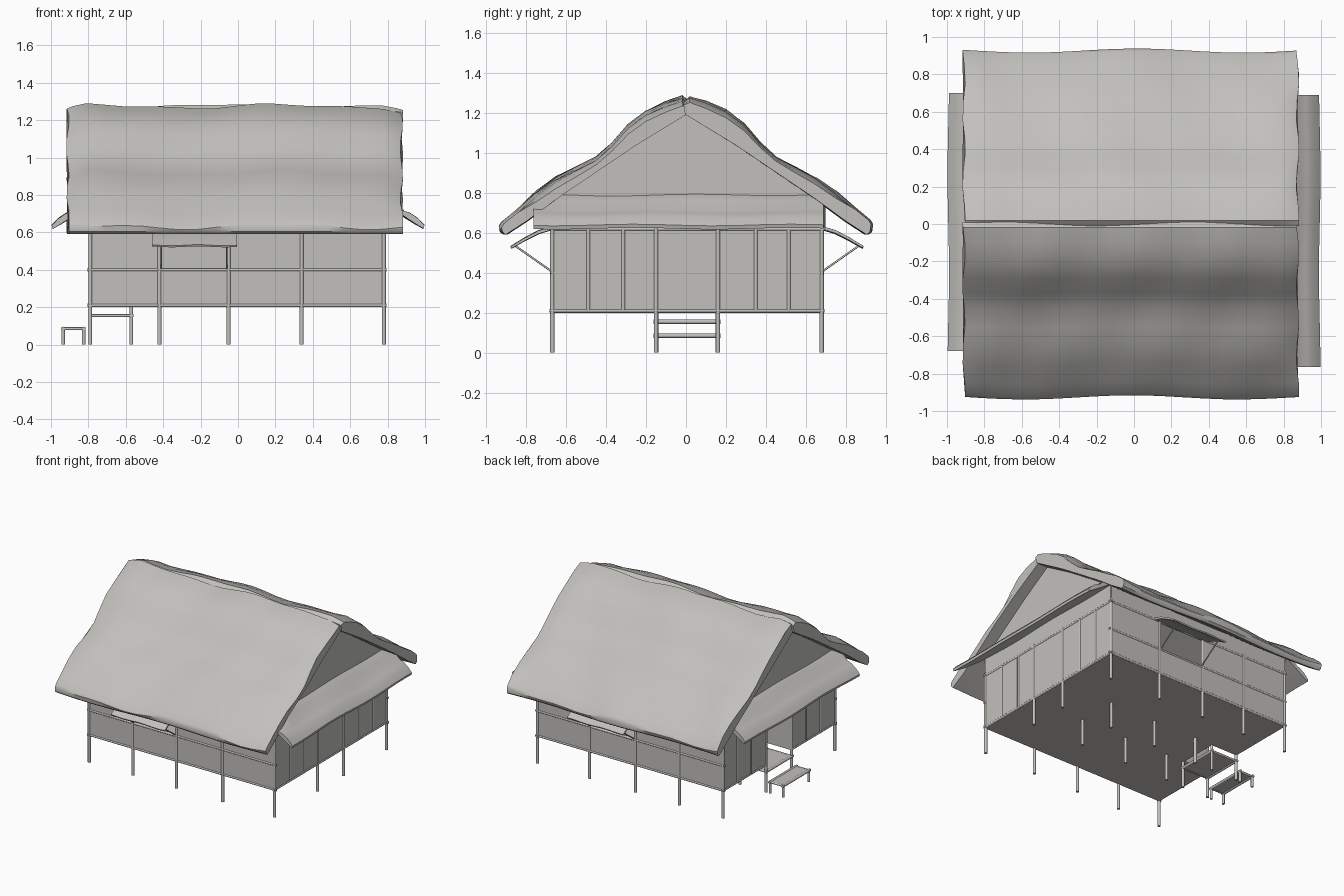
import bpy, bmesh, math
from mathutils import Vector

if "Cube" in bpy.data.objects:
    bpy.data.objects.remove(bpy.data.objects["Cube"])

mat = bpy.data.materials.new("plain warm grey")
mat.diffuse_color = (0.54, 0.53, 0.505, 1)
mat.use_nodes = True
mat.node_tree.nodes["Principled BSDF"].inputs["Base Color"].default_value = mat.diffuse_color

XS = [-0.79, -0.42, -0.05, 0.34, 0.78]     # post columns
YS = [-0.67, -0.15, 0.16, 0.68]            # post rows
XL, XR, YF, YB = XS[0], XS[-1], YS[0], YS[-1]
FLOOR, SILL, TOP, DOOR = 0.21, 0.40, 0.62, -0.57


def finish(name, bm, smooth=None):
    bmesh.ops.recalc_face_normals(bm, faces=bm.faces)
    me = bpy.data.meshes.new(name)
    bm.to_mesh(me)
    bm.free()
    me.materials.append(mat)
    ob = bpy.data.objects.new(name, me)
    bpy.context.collection.objects.link(ob)
    if smooth:
        bpy.ops.object.select_all(action='DESELECT')
        ob.select_set(True)
        bpy.context.view_layer.objects.active = ob
        bpy.ops.object.shade_smooth_by_angle(angle=math.radians(smooth))
    return ob


def box(name, x0, x1, y0, y1, z0, z1):
    bm = bmesh.new()
    bmesh.ops.create_cube(bm, size=1)
    for v in bm.verts:
        v.co = Vector(((x0 + x1) / 2 + v.co.x * (x1 - x0),
                       (y0 + y1) / 2 + v.co.y * (y1 - y0),
                       (z0 + z1) / 2 + v.co.z * (z1 - z0)))
    return finish(name, bm)


def pole(name, a, b, r=0.01):
    a, b = Vector(a), Vector(b)
    d = b - a
    bm = bmesh.new()
    bmesh.ops.create_cone(bm, cap_ends=True, segments=10, radius1=r, radius2=r, depth=d.length)
    m = d.to_track_quat('Z', 'Y').to_matrix().to_4x4()
    m.translation = (a + b) / 2
    bm.transform(m)
    return finish(name, bm, 45)


def loft(name, profile, stations, place, smooth=None):
    """Sweep a closed profile through stations, placing each point by a rule."""
    bm = bmesh.new()
    rings = [[bm.verts.new(place(s, a, b)) for a, b in profile] for s in stations]
    n = len(profile)
    for p, q in zip(rings, rings[1:]):
        for i in range(n):
            bm.faces.new((p[i], p[(i + 1) % n], q[(i + 1) % n], q[i]))
    bm.faces.new(rings[0])
    bm.faces.new(rings[-1])
    return finish(name, bm, smooth)


def span(a, b, n):
    return [a + (b - a) * i / n for i in range(n + 1)]


T = 0.005  # half wall thickness

# floor with an entrance notch on the left
box("floor_main", DOOR, XR, YF, YB, 0.2, 0.213)
box("floor_left_front", XL, DOOR, YF, YS[1], 0.2, 0.213)
box("floor_left_back", XL, DOOR, YS[2], YB, 0.2, 0.213)

# long walls, each with one window bay
for tag, y, win in (("front", YF, 1), ("back", YB, 2)):
    box(tag + "_lower_wall", XL, XR, y - T, y + T, FLOOR, SILL)
    for i in range(4):
        z0 = TOP if i == win else SILL
        box(f"{tag}_upper_wall_{i}", XS[i], XS[i + 1], y - T, y + T, z0, 0.745)

# end walls and gables
box("right_wall", XR - T, XR + T, YF, YB, FLOOR, TOP)
box("left_wall_front", XL - T, XL + T, YF, YS[1], FLOOR, TOP)
box("left_wall_back", XL - T, XL + T, YS[2], YB, FLOOR, TOP)
gable = [(YF, TOP), (YF, 0.76), (0, 1.21), (YB, 0.76), (YB, TOP)]
for tag, x in (("left", XL), ("right", XR)):
    loft(tag + "_gable", gable, [x - T, x + T], lambda s, a, b: (s, a, b))

# entrance recess
for tag, y in (("front", YS[1]), ("back", YS[2])):
    box("recess_wall_" + tag, XL, DOOR, y - T, y + T, FLOOR, TOP)
    pole("recess_post_" + tag, (DOOR, y, 0), (DOOR, y, TOP))
box("recess_door", DOOR - T, DOOR + T, YS[1], YS[2], FLOOR, TOP)

# posts: outer ones reach the eaves, inner ones stop at the floor
for x in XS:
    for y in YS:
        outer = x in (XL, XR) or y in (YF, YB)
        pole("wall_post" if outer else "floor_post", (x, y, 0), (x, y, TOP + 0.02 if outer else FLOOR), 0.011)

# thin battens on the end walls
for x in (XL, XR):
    for y in (-0.49, -0.315, 0.35, 0.515):
        pole("batten", (x, y, FLOOR), (x, y, TOP), 0.01)

# horizontal rails
for y in (YF, YB):
    for z in (FLOOR, SILL, TOP):
        pole("long_rail", (XL - 0.015, y, z), (XR + 0.015, y, z), 0.009)
for z in (FLOOR, TOP):
    pole("right_rail", (XR, YF - 0.015, z), (XR, YB + 0.015, z), 0.009)
pole("left_top_rail", (XL, YF - 0.015, TOP), (XL, YB + 0.015, TOP), 0.009)
pole("left_rail_front", (XL, YF - 0.015, FLOOR), (XL, YS[1], FLOOR), 0.009)
pole("left_rail_back", (XL, YS[2], FLOOR), (XL, YB + 0.015, FLOOR), 0.009)

# entrance landing and lower step
for tag, x0, x1, z in (("landing", XL, DOOR, 0.155), ("step", -0.935, -0.825, 0.085)):
    y0, y1 = YS[1], YS[2]
    box(tag + "_plank", x0, x1, y0, y1, z - 0.004, z + 0.006)
    for x in (x0, x1):
        pole(tag + "_bar", (x, y0 - 0.012, z), (x, y1 + 0.012, z), 0.011)
        for y in (y0, y1):
            pole(tag + "_leg", (x, y, 0), (x, y, z + 0.005), 0.01)
    for y in (y0, y1):
        pole(tag + "_side_bar", (x0 - 0.01, y, z), (x1 + 0.01, y, z), 0.008)

# propped window flaps: profile is (distance from wall, height)
flap = [(0, 0.632), (0.07, 0.612), (0.14, 0.575), (0.21, 0.532),
        (0.205, 0.523), (0.135, 0.563), (0.065, 0.598), (0, 0.617)]
for tag, y, sg, x0, x1 in (("front", YF, -1, XS[1], XS[2]), ("back", YB, 1, XS[2], XS[3])):
    loft(tag + "_window_flap", flap, span(x0 - 0.04, x1 + 0.045, 8),
         lambda s, a, b: (s, y + sg * a, b + 0.003 * math.sin(22 * s)), 40)
    for x in (x0 + 0.01, x1 - 0.01):
        pole(tag + "_flap_strut", (x, y, SILL + 0.005), (x, y + sg * 0.185, 0.535), 0.005)

# thatched main roof, two wavy slabs meeting in a thin crease: (distance from ridge, height)
upper = [(-0.012, 1.25), (0.018, 1.275), (0.1, 1.25), (0.2, 1.205), (0.29, 1.135),
         (0.37, 1.04), (0.45, 0.968), (0.55, 0.918), (0.65, 0.868), (0.75, 0.797),
         (0.85, 0.705), (0.915, 0.65), (0.927, 0.63), (0.922, 0.605)]
lower = [(0.905, 0.592), (0.8, 0.66), (0.65, 0.77), (0.45, 0.905), (0.25, 1.04), (-0.005, 1.195)]
X0, X1 = -0.91, 0.875


def thatch(side):
    def place(s, a, b):
        end = max(0, abs(s + 0.0175) - 0.82) / 0.0725          # thinner at the gable ends
        base = 1.2 - 0.667 * a                                # straight underside
        top = b - base
        wave = 0.011 * math.sin(6.2 * s + 1.2 + side) + 0.006 * math.sin(13 * s + 9 * a)
        if top > 0.02:
            b += wave * min(1, top / 0.05) - 0.3 * end * top * (a < 0.8)
        a2 = a * (1 + 0.012 * math.sin(5.5 * s + 1.5 * side))
        x = s + 0.008 * math.sin(17 * a + side) * end
        return (x, side * a2, b)
    return place


stations = [X0, X0 + 0.03] + span(X0 + 0.1, X1 - 0.1, 16) + [X1 - 0.03, X1]
for tag, side in (("front", -1), ("back", 1)):
    loft(tag + "_roof_thatch", upper + lower, stations, thatch(side), 40)

# small skirt roofs on both gable ends, tucked under the main thatch: (x outward, height)
skirt = [(0.775, 0.795), (0.84, 0.765), (0.89, 0.712), (0.92, 0.702), (0.96, 0.675), (0.993, 0.64),
         (0.988, 0.622), (0.94, 0.65), (0.88, 0.688), (0.82, 0.728), (0.775, 0.755)]
for tag, side, y0, y1 in (("left", -1, -0.68, 0.70), ("right", 1, -0.765, 0.69)):
    loft(tag + "_skirt_roof", skirt, span(y0, y1, 18),
         lambda s, a, b: (side * (a + 0.004 * math.sin(6 * s)), s,
                          min(b + 0.004 * math.sin(8 * s + 10 * a),
                              1.235 - 0.667 * abs(s) + 0.2 * (b - 0.75))), 40)
